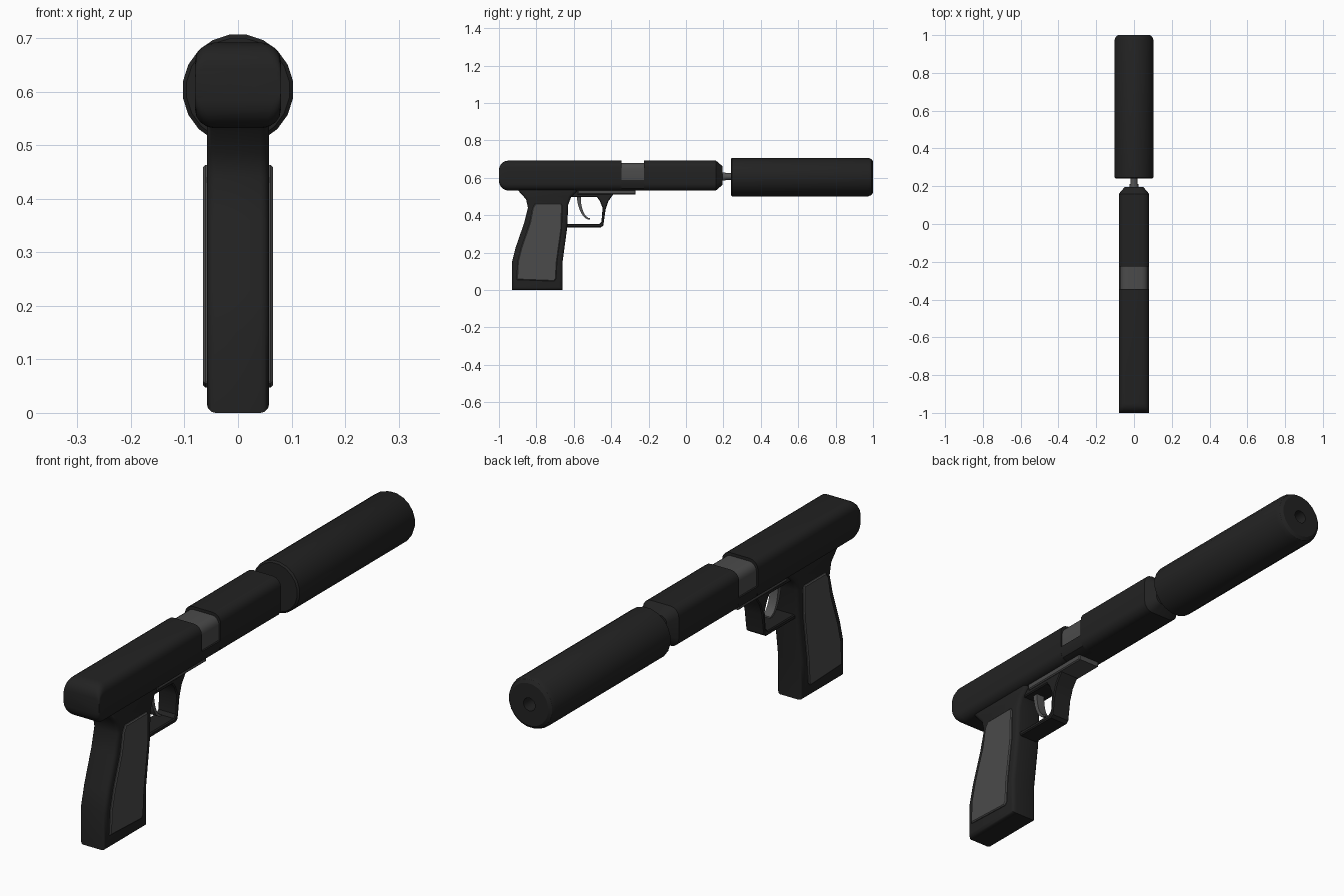
import bpy, bmesh, math

if "Cube" in bpy.data.objects:
    bpy.data.objects.remove(bpy.data.objects["Cube"])


def material(name, value):
    m = bpy.data.materials.new(name)
    m.diffuse_color = (value, value, value, 1)
    m.use_nodes = True
    m.node_tree.nodes["Principled BSDF"].inputs["Base Color"].default_value = m.diffuse_color
    return m


BLACK = material("black_metal", 0.016)
GREY = material("dark_grey", 0.07)
STEEL = material("steel", 0.09)


def finish(name, bm, mat, angle=32):
    # smooth shading with sharp creases
    bmesh.ops.recalc_face_normals(bm, faces=bm.faces)
    for f in bm.faces:
        f.smooth = True
    for e in bm.edges:
        e.smooth = e.calc_face_angle(0) < math.radians(angle)
    mesh = bpy.data.meshes.new(name)
    bm.to_mesh(mesh)
    bm.free()
    mesh.materials.append(mat)
    ob = bpy.data.objects.new(name, mesh)
    bpy.context.collection.objects.link(ob)
    return ob


def loft(name, rings, mat):
    # skin a list of equal-length point rings and cap both ends
    bm = bmesh.new()
    vs = [[bm.verts.new(p) for p in ring] for ring in rings]
    n = len(vs[0])
    for a, b in zip(vs, vs[1:]):
        for i in range(n):
            bm.faces.new((a[i], a[(i + 1) % n], b[(i + 1) % n], b[i]))
    bm.faces.new(vs[0])
    bm.faces.new(vs[-1])
    return finish(name, bm, mat)


def rounded(y, hw, z0, z1, r, steps=4):
    # rounded rectangle across the barrel axis
    pts = []
    for k, (sx, sz) in enumerate(((1, 1), (-1, 1), (-1, -1), (1, -1))):
        cx, cz = sx * (hw - r), (z1 - r if sz > 0 else z0 + r)
        for i in range(steps + 1):
            a = math.pi / 2 * (k + i / steps)
            pts.append((cx + r * math.cos(a), y, cz + r * math.sin(a)))
    return pts


def circle(y, r, z, n):
    return [(r * math.cos(2 * math.pi * (i + .5) / n), y,
             z + r * math.sin(2 * math.pi * (i + .5) / n)) for i in range(n)]


def plate(name, outline, x0, x1, mat, bevel=0, segments=2):
    # side outline (y, z) extruded across x, with softened rims
    bm = bmesh.new()
    a = [bm.verts.new((x0, y, z)) for y, z in outline]
    b = [bm.verts.new((x1, y, z)) for y, z in outline]
    n = len(a)
    for i in range(n):
        j = (i + 1) % n
        bm.faces.new((a[i], a[j], b[j], b[i]))
    bm.faces.new(a)
    bm.faces.new(b)
    bmesh.ops.recalc_face_normals(bm, faces=bm.faces)
    if bevel:
        rim = [e for e in bm.edges if abs(e.verts[0].co.x - e.verts[1].co.x) < 1e-6]
        bmesh.ops.bevel(bm, geom=rim, offset=bevel, segments=segments,
                        profile=0.5, affect='EDGES')
    return finish(name, bm, mat)


# slide: rear end rolled over in height, front end chamfered
Z0, Z1, HW, R = 0.532, 0.692, 0.08, 0.036
rear = []
for i in range(6):
    a = math.pi / 2 * i / 5
    d = 0.05 * (1 - math.sin(a))
    rear.append(rounded(-0.95 - 0.05 * math.cos(a), HW, Z0 + d, Z1 - d, R * (0.4 + 0.12 * i)))
loft("slide_rear", rear + [rounded(-0.345, HW, Z0, Z1, R)], BLACK)
loft("slide_front", [rounded(-0.225, HW, Z0, Z1, R), rounded(0.16, HW, Z0, Z1, R),
                     rounded(0.195, 0.05, Z0 + 0.03, Z1 - 0.03, 0.025)], BLACK)
lower = [(0.08, 0.588), (0.08, 0.565), (0.07, 0.543), (0.045, 0.532)]
lower += [(-x, z) for x, z in reversed(lower)]
loft("slide_below_port", [[(x, y, z) for x, z in lower] for y in (-0.35, -0.22)], BLACK)
loft("chamber_block", [rounded(y, 0.073, 0.55, 0.68, 0.032) for y in (-0.35, -0.22)], GREY)

# exposed barrel with a collar
loft("barrel", [circle(y, 0.018, 0.607, 16) for y in (0.15, 0.26)], STEEL)
loft("barrel_collar", [circle(y, 0.023, 0.607, 16) for y in (0.19, 0.212)], STEEL)

# suppressor with a recessed bore in its far end
loft("suppressor", [circle(y, r, 0.604, 20) for y, r in
                    ((0.24, 0.097), (0.246, 0.104), (0.975, 0.104), (0.992, 0.097),
                     (1.0, 0.085), (1.0, 0.026), (0.9, 0.026))], BLACK)

# grip and its two side panels
plate("grip", [(-0.93, 0.0), (-0.93, 0.15), (-0.91, 0.23), (-0.865, 0.36), (-0.845, 0.44),
               (-0.855, 0.485), (-0.9, 0.535), (-0.88, 0.56), (-0.58, 0.56), (-0.585, 0.525),
               (-0.615, 0.495), (-0.63, 0.455), (-0.635, 0.335), (-0.66, 0.15), (-0.66, 0.0)],
      -0.058, 0.058, BLACK, 0.016, 3)
panel = [(-0.905, 0.055), (-0.9, 0.15), (-0.88, 0.23), (-0.835, 0.36), (-0.82, 0.44),
         (-0.805, 0.463), (-0.668, 0.463), (-0.662, 0.45), (-0.665, 0.33),
         (-0.69, 0.15), (-0.695, 0.06), (-0.705, 0.047)]
for side, name in ((1, "grip_panel_right"), (-1, "grip_panel_left")):
    x0, x1 = sorted((side * 0.05, side * 0.065))
    plate(name, panel, x0, x1, GREY, 0.004, 1)

# trigger guard as one bent strip, and the frame above it
plate("trigger_guard", [(-0.645, 0.335), (-0.455, 0.335), (-0.442, 0.345), (-0.43, 0.43),
                        (-0.415, 0.475), (-0.39, 0.51), (-0.38, 0.54), (-0.48, 0.54),
                        (-0.478, 0.5), (-0.462, 0.478), (-0.446, 0.44), (-0.452, 0.365),
                        (-0.465, 0.353), (-0.645, 0.353)], -0.042, 0.042, BLACK, 0.004, 1)
plate("frame", [(-0.62, 0.497), (-0.46, 0.497), (-0.4, 0.512), (-0.38, 0.545), (-0.62, 0.545)],
      -0.042, 0.042, BLACK, 0.004, 1)
plate("under_rail", [(-0.58, 0.512), (-0.27, 0.512), (-0.27, 0.54), (-0.58, 0.54)],
      -0.048, 0.048, GREY, 0.004, 1)

# curved trigger
front, back = [], []
for i in range(9):
    t = i / 8
    a = math.pi + t * math.pi * 0.5
    w = 0.011 * (1 - 0.7 * t)
    cy, cz = -0.513, 0.505
    front.append((cy + (0.06 - w) * math.cos(a), cz + (0.125 - w) * math.sin(a)))
    back.append((cy + (0.06 + w) * math.cos(a), cz + (0.125 + w) * math.sin(a)))
plate("trigger", front + back[::-1], -0.018, 0.018, STEEL)
